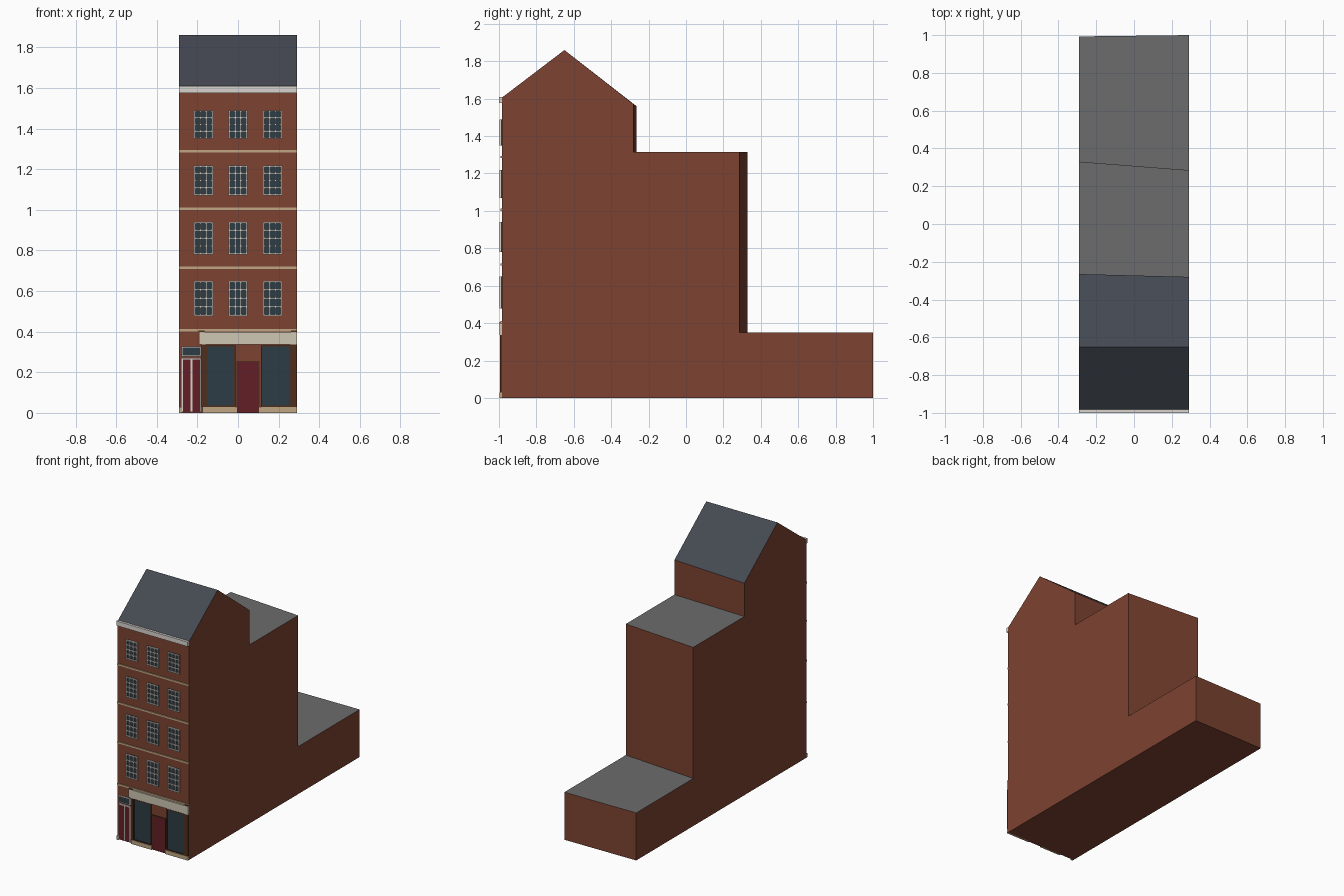
import bpy, bmesh

if "Cube" in bpy.data.objects:
    bpy.data.objects.remove(bpy.data.objects["Cube"])

WALL = -0.985  # facade plane


def mat(name, r, g, b):
    m = bpy.data.materials.new(name)
    m.diffuse_color = [(c / 255) ** 2.2 for c in (r, g, b)] + [1]
    m.use_nodes = True
    m.node_tree.nodes["Principled BSDF"].inputs["Base Color"].default_value = m.diffuse_color
    return m


brick = mat("brick", 124, 69, 52)
slate = mat("slate", 70, 74, 82)
felt = mat("roof_felt", 106, 108, 106)
stone = mat("stone", 190, 165, 130)
cream = mat("cream", 205, 198, 178)
white = mat("white_paint", 215, 210, 205)
glass = mat("glass", 48, 62, 70)
wood = mat("dark_wood", 80, 50, 35)
red = mat("red_paint", 98, 36, 42)


def finish(bm, name, mats):
    bmesh.ops.recalc_face_normals(bm, faces=bm.faces)
    me = bpy.data.meshes.new(name)
    bm.to_mesh(me)
    bm.free()
    for m in mats:
        me.materials.append(m)
    ob = bpy.data.objects.new(name, me)
    bpy.context.collection.objects.link(ob)
    return ob


def boxes(name, m, items, front, back=WALL + 0.003):
    """One object made of facade boxes (x0, x1, z0, z1) between two depths."""
    bm = bmesh.new()
    for x0, x1, z0, z1 in items:
        vs = bmesh.ops.create_cube(bm, size=1)["verts"]
        for v in vs:
            v.co = (x1 if v.co.x > 0 else x0,
                    back if v.co.y > 0 else front,
                    z1 if v.co.z > 0 else z0)
    return finish(bm, name, [m])


def frame(x0, x1, z0, z1, cols, rows, t):
    """Bars of a glazed frame with the given number of panes."""
    bars = []
    for i in range(cols + 1):
        x = x0 + (x1 - x0 - t) * i / cols
        bars.append((x, x + t, z0, z1))
    for j in range(rows + 1):
        z = z0 + (z1 - z0 - t) * j / rows
        bars.append((x0, x1, z, z + t))
    return bars


# Stepped building volume, its rear walls slightly skewed in plan
def profile(eave, eave_z, step, rear):
    return [(WALL, 0), (WALL, 1.605), (-0.65, 1.86), (eave, eave_z),
            (eave, 1.315), (step, 1.315), (step, 0.35), (rear, 0.35), (rear, 0)]


bm = bmesh.new()
left = [bm.verts.new((-0.29, y, z)) for y, z in profile(-0.265, 1.56, 0.33, 0.993)]
right = [bm.verts.new((0.29, y, z)) for y, z in profile(-0.28, 1.57, 0.285, 1.0)]
bm.faces.new(left)
bm.faces.new(right)
n = len(left)
for i in range(n):
    k = (i + 1) % n
    f = bm.faces.new((left[i], left[k], right[k], right[i]))
    f.material_index = {1: 1, 2: 1, 4: 2, 6: 2}.get(i, 0)
finish(bm, "building_body", [brick, slate, felt])

# Eaves cornice and string courses
boxes("cornice", white, [(-0.29, 0.29, 1.576, 1.61)], -1.0)
boxes("string_courses", stone,
      [(-0.29, 0.29, z - 0.006, z + 0.006) for z in (0.406, 0.714, 1.006, 1.288)], -0.992)

# Sash windows: four storeys of three
panes, bars = [], []
for z0, z1 in ((0.478, 0.65), (0.78, 0.94), (1.07, 1.218), (1.35, 1.49)):
    for x in (-0.17, 0, 0.17):
        panes.append((x - 0.047, x + 0.047, z0, z1))
        bars += frame(x - 0.047, x + 0.047, z0, z1, 3, 4, 0.007)
boxes("window_panes", glass, panes, -0.99)
boxes("window_bars", white, bars, -0.998)

# Shopfront
boxes("shop_fascia", cream, [(-0.192, 0.29, 0.337, 0.398)], -0.998)
boxes("fascia_caps", wood, [(-0.194, -0.165, 0.398, 0.405), (0.262, 0.29, 0.398, 0.405)], -0.998)
boxes("shop_plinth", stone, [(-0.175, -0.005, 0, 0.03), (0.103, 0.29, 0, 0.03),
                             (-0.29, -0.276, 0, 0.03)], -0.997)
boxes("shop_pilasters", wood, [(-0.18, -0.157, 0.03, 0.337), (0.257, 0.29, 0.03, 0.337)], -0.995)
shop = [(-0.157, -0.013, 0.03, 0.333), (0.113, 0.257, 0.03, 0.333)]
boxes("shop_glass", glass, shop, -0.989)
boxes("shop_window_frames", wood, [b for s in shop for b in frame(*s, 1, 1, 0.006)], -0.993)
boxes("shop_door", red, [(-0.005, 0.103, 0, 0.253)], -0.989)
boxes("shop_door_frame", wood, [(-0.008, -0.003, 0, 0.256), (0.101, 0.106, 0, 0.256),
                                (-0.008, 0.106, 0.251, 0.256)], -0.992)

# Side entrance with double leaves and a transom light
boxes("entrance_leaves", red, [(-0.282, -0.182, 0.005, 0.267)], -0.989)
boxes("entrance_frame", white, [(-0.278, -0.271, 0.005, 0.267), (-0.233, -0.225, 0.005, 0.267),
                                (-0.188, -0.181, 0.005, 0.267),
                                (-0.278, -0.181, 0.262, 0.27)], -0.994)
boxes("transom_glass", glass, [(-0.276, -0.184, 0.28, 0.325)], -0.989)
boxes("transom_frame", white, frame(-0.278, -0.182, 0.278, 0.327, 1, 1, 0.005), -0.993)
